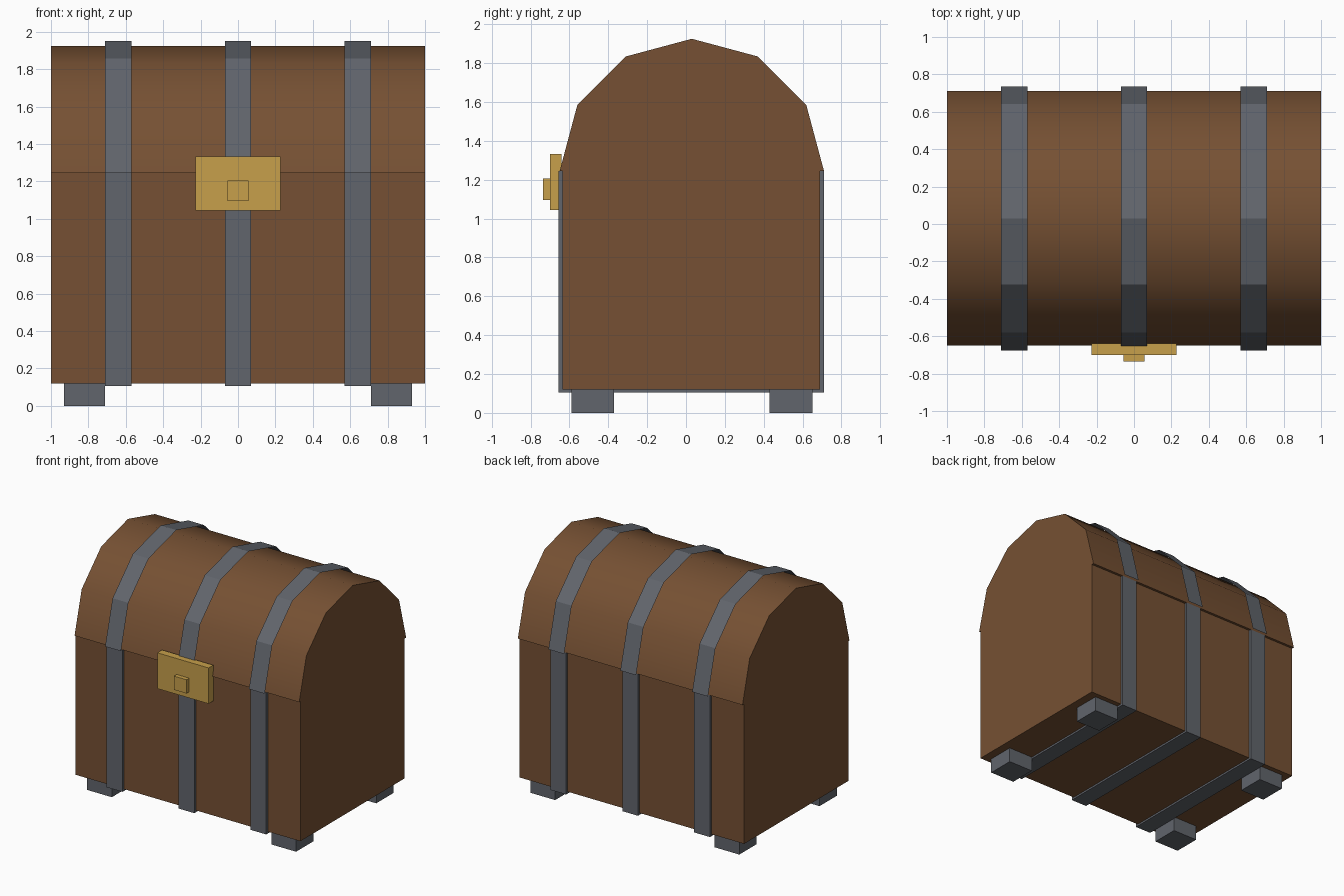
import bpy, bmesh, math

if "Cube" in bpy.data.objects:
    bpy.data.objects.remove(bpy.data.objects["Cube"])

CY, RIM = 0.03, 1.245      # centre line in y, height of the lid rim


def material(name, rgb):
    m = bpy.data.materials.new(name)
    m.diffuse_color = (*rgb, 1)
    m.use_nodes = True
    m.node_tree.nodes["Principled BSDF"].inputs["Base Color"].default_value = m.diffuse_color
    return m


wood = material("brown wood", (0.18, 0.081, 0.033))
iron = material("grey iron", (0.12, 0.13, 0.15))
brass = material("brass", (0.57, 0.35, 0.07))


def add_object(name, bm, mat):
    mesh = bpy.data.meshes.new(name)
    bm.to_mesh(mesh)
    bm.free()
    mesh.materials.append(mat)
    ob = bpy.data.objects.new(name, mesh)
    bpy.context.collection.objects.link(ob)
    return ob


def box(name, x, y, z, mat):
    """Box from (min, max) pairs."""
    bm = bmesh.new()
    bmesh.ops.create_cube(bm, size=1)
    for v in bm.verts:
        for i, (a, b) in enumerate((x, y, z)):
            v.co[i] = a if v.co[i] < 0 else b
    return add_object(name, bm, mat)


def arch(name, x0, x1, radius, mat, closed):
    """Half of a twelve-sided barrel along x; closed adds ends and underside."""
    bm = bmesh.new()
    rows = []
    for x in (x0, x1):
        rows.append([bm.verts.new((x, CY - radius * math.cos(math.pi * i / 6),
                                   RIM + radius * math.sin(math.pi * i / 6)))
                     for i in range(7)])
    a, b = rows
    for i in range(6):
        bm.faces.new((a[i], b[i], b[i + 1], a[i + 1]))
    if closed:
        bm.faces.new(a)
        bm.faces.new(b[::-1])
        bm.faces.new((a[0], a[6], b[6], b[0]))
        bmesh.ops.recalc_face_normals(bm, faces=bm.faces[:])
    return add_object(name, bm, mat)


# wooden body and smooth barrel lid
box("chest_body", (-1, 1), (-0.635, 0.69), (0.12, RIM), wood)
lid = arch("lid", -1, 1, 0.68, wood, True)
bpy.context.view_layer.objects.active = lid
lid.select_set(True)
bpy.ops.object.shade_smooth_by_angle(angle=math.radians(40))

# iron straps round the body, thin bands over the lid
for side, x in (("left", -0.64), ("middle", 0), ("right", 0.64)):
    span = (x - 0.07, x + 0.07)
    box(side + "_body_strap", span, (-0.655, 0.71), (0.105, RIM), iron)
    arch(side + "_lid_band", *span, 0.705, iron, False)

# four feet
for sx, side in ((-1, "left"), (1, "right")):
    for y, end in ((CY - 0.51, "front"), (CY + 0.51, "back")):
        x = sx * 0.82
        box(f"{end}_{side}_foot", (x - 0.11, x + 0.11),
            (y - 0.11, y + 0.11), (0, 0.12), iron)

# brass lock plate and knob
box("lock_plate", (-0.228, 0.228), (-0.7, -0.64), (1.045, 1.333), brass)
box("lock_knob", (-0.056, 0.056), (-0.735, -0.695), (1.095, 1.205), brass)
